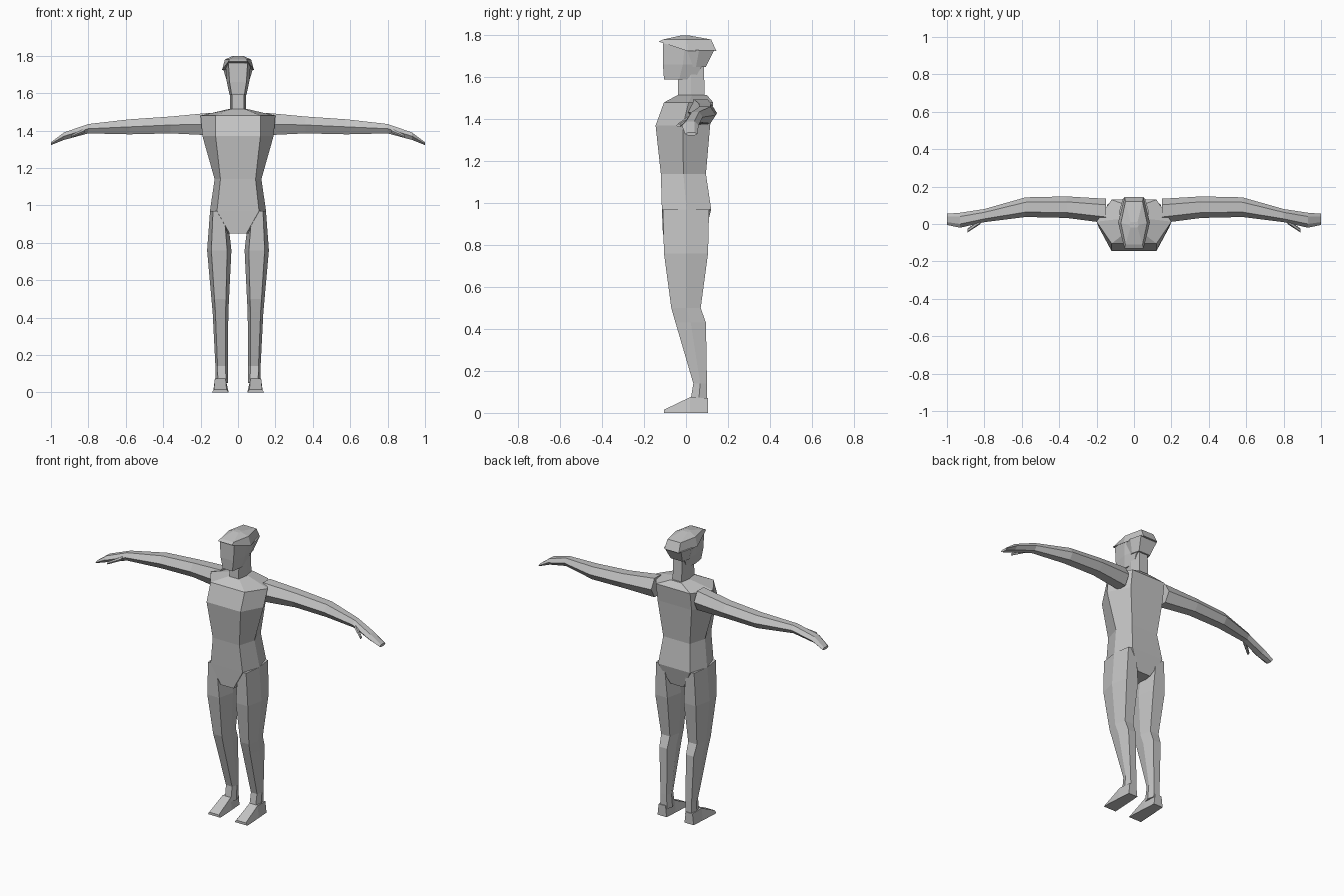
import bpy
import bmesh
from math import cos, sin, pi

default_cube = bpy.data.objects.get("Cube")
if default_cube:
    bpy.data.objects.remove(default_cube, do_unlink=True)

# One plain grey for the whole figure
grey = bpy.data.materials.new("plain_grey")
grey.use_nodes = True
grey.diffuse_color = (.55, .55, .55, 1)
grey.node_tree.nodes["Principled BSDF"].inputs["Base Color"].default_value = grey.diffuse_color


def loft(name, rings, mirrored=False):
    """Skin a list of equal-sized point rings and close both ends."""
    bm = bmesh.new()
    loops = [[bm.verts.new(point) for point in ring] for ring in rings]
    for lower, upper in zip(loops, loops[1:]):
        for i in range(len(lower)):
            bm.faces.new((lower[i - 1], lower[i], upper[i], upper[i - 1]))
    bm.faces.new(loops[0])
    bm.faces.new(loops[-1])
    bmesh.ops.recalc_face_normals(bm, faces=bm.faces)
    mesh = bpy.data.meshes.new(name)
    bm.to_mesh(mesh)
    bm.free()
    mesh.materials.append(grey)
    part = bpy.data.objects.new(name, mesh)
    bpy.context.collection.objects.link(part)
    if mirrored:
        modifier = part.modifiers.new("left_and_right", "MIRROR")
        modifier.use_mirror_merge = False


def level_section(z, half, front, back, flat=.75, centre=0, front_lift=0):
    """Horizontal six-sided section: flat front and back, a ridge on each side."""
    middle = (front + back) / 2
    inset = half * flat
    return [(centre - inset, front, z + front_lift),
            (centre + inset, front, z + front_lift),
            (centre + half, middle, z),
            (centre + inset, back, z),
            (centre - inset, back, z),
            (centre - half, middle, z)]


def leg_section(z, half, front, back):
    """Level section on the leg's axis, which leans slightly outward going up."""
    return level_section(z, half, front, back, flat=.65, centre=.085 + z / 50)


def limb_section(x, y, z, depth, height):
    """Six-sided section across a sideways limb, ridged at front and back."""
    angles = [pi * side / 3 for side in range(6)]
    return [(x, y + cos(angle) * depth / 2, z + sin(angle) * height / 2 / sin(pi / 3))
            for angle in angles]


def foot_section(y, half, top):
    """Four-sided section across a foot, narrower on top."""
    centre = .095
    return [(centre - half, y, 0), (centre + half, y, 0),
            (centre + half * .75, y, top), (centre - half * .75, y, top)]


# Torso: crotch, hips, waist, chest, shoulders, neck base
loft("torso", [
    level_section(.85, .06, -.11, .09),
    level_section(.97, .15, -.115, .12),
    level_section(1.14, .125, -.12, .095),
    level_section(1.37, .19, -.145, .115, flat=.63),
    level_section(1.48, .2, -.105, .13, flat=.6),
    level_section(1.515, .05, -.04, .1),
])

# Legs: hip, thigh, knee, calf, ankle, heel
loft("leg", [
    leg_section(.97, .045, -.11, .11),
    leg_section(.76, .065, -.105, .105),
    leg_section(.5, .047, -.07, .07),
    leg_section(.43, .042, -.05, .095),
    leg_section(.14, .033, .035, .1),
    leg_section(.05, .033, .02, .1),
], mirrored=True)

# Feet: heel, instep, toes
loft("foot", [
    foot_section(.105, .032, .07),
    foot_section(.02, .038, .075),
    foot_section(-.105, .045, .015),
], mirrored=True)

# Arms run from inside the shoulder to the fingertips
loft("arm", [
    limb_section(.15, .07, 1.435, .13, .12),
    limb_section(.36, .09, 1.43, .115, .09),
    limb_section(.58, .09, 1.42, .105, .08),
    limb_section(.8, .045, 1.41, .07, .05),
    limb_section(.93, .02, 1.37, .08, .04),
    limb_section(1, .025, 1.33, .06, .015),
], mirrored=True)

loft("thumb", [
    limb_section(.82, .015, 1.4, .03, .025),
    limb_section(.89, -.035, 1.37, .02, .015),
], mirrored=True)

# Neck and head
loft("neck", [
    level_section(1.49, .042, -.04, .09),
    level_section(1.65, .042, -.035, .085),
])

loft("face", [
    level_section(1.59, .045, -.105, .04),
    level_section(1.66, .06, -.11, .08),
    level_section(1.76, .068, -.11, .1),
])

# Hair: nape, then a cap whose front edge rises above the brow
loft("hair_back", [
    level_section(1.65, .055, 0, .095),
    level_section(1.73, .08, -.01, .135),
])

loft("hair_cap", [
    level_section(1.725, .085, -.13, .145, flat=.6, front_lift=.045),
    level_section(1.78, .07, -.11, .12, flat=.65),
    level_section(1.8, .025, -.02, .01),
])
